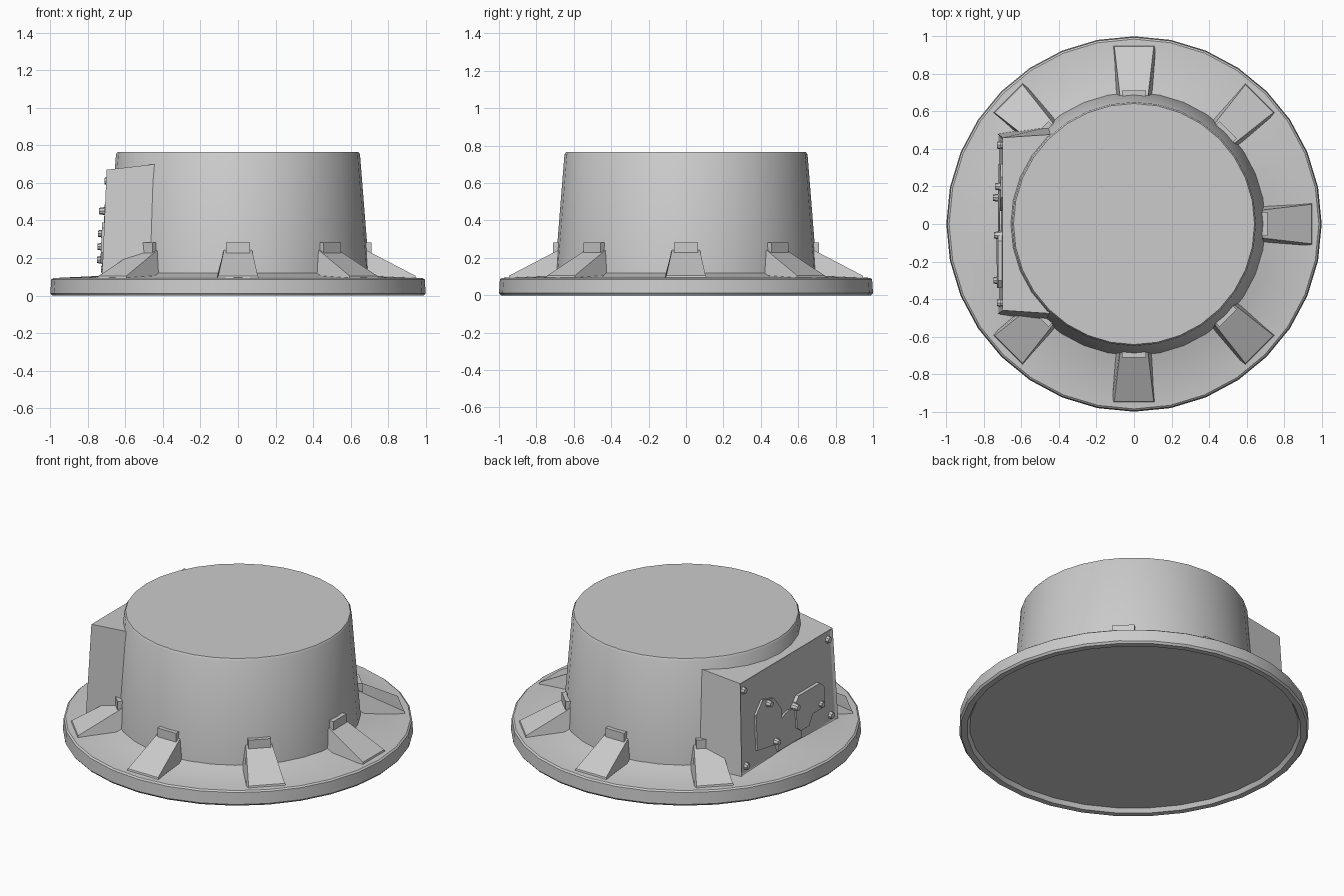
import bpy, bmesh, math
from mathutils import Matrix, Vector

if "Cube" in bpy.data.objects:
    bpy.data.objects.remove(bpy.data.objects["Cube"])

# One neutral grey for the whole casting
grey = bpy.data.materials.new("cast_grey")
grey.diffuse_color = (0.6, 0.6, 0.6, 1)
grey.use_nodes = True
grey.node_tree.nodes["Principled BSDF"].inputs["Base Color"].default_value = grey.diffuse_color


def finish(name, bm, angle=None):
    bmesh.ops.recalc_face_normals(bm, faces=bm.faces)
    mesh = bpy.data.meshes.new(name)
    bm.to_mesh(mesh)
    bm.free()
    mesh.materials.append(grey)
    ob = bpy.data.objects.new(name, mesh)
    bpy.context.collection.objects.link(ob)
    if angle:
        bpy.ops.object.select_all(action='DESELECT')
        ob.select_set(True)
        bpy.context.view_layer.objects.active = ob
        bpy.ops.object.shade_smooth_by_angle(angle=math.radians(angle))
    return ob


def lathe(name, profile, n, angle=30):
    """Turned solid from (radius, height) points, capped at both ends."""
    bm = bmesh.new()
    rings = [[bm.verts.new((r * math.cos(2 * math.pi * i / n),
                            r * math.sin(2 * math.pi * i / n), z))
              for i in range(n)] for r, z in profile]
    for a, b in zip(rings, rings[1:]):
        for i in range(n):
            j = (i + 1) % n
            bm.faces.new((a[i], a[j], b[j], b[i]))
    bm.faces.new(rings[0][::-1])
    bm.faces.new(rings[-1])
    return finish(name, bm, angle)


def loft(name, a, b, matrix=None):
    """Solid between two matching outlines."""
    bm = bmesh.new()
    va, vb = [bm.verts.new(p) for p in a], [bm.verts.new(p) for p in b]
    n = len(a)
    bm.faces.new(va[::-1])
    bm.faces.new(vb)
    for i in range(n):
        j = (i + 1) % n
        bm.faces.new((va[i], va[j], vb[j], vb[i]))
    if matrix:
        bm.transform(matrix)
    return finish(name, bm)


# Flange with a shallow recess underneath, and tapered drum
lathe("flange", [(0.94, 0.025), (0.955, 0.0), (0.99, 0.0), (1.0, 0.012),
                 (0.995, 0.085), (0.985, 0.093), (0.73, 0.105),
                 (0.69, 0.125), (0.6, 0.125)], 32)
lathe("drum", [(0.702, 0.1), (0.65, 0.752), (0.642, 0.765)], 32)

# Gusset ribs on seven of the eight directions
for k in range(8):
    if k == 4:
        continue
    loft("rib_%d" % k,
         [(0.6, -0.095, 0.07), (0.6, 0.095, 0.07), (0.6, 0.065, 0.285), (0.6, -0.065, 0.285)],
         [(0.955, -0.12, 0.07), (0.955, 0.12, 0.07), (0.945, 0.105, 0.105), (0.945, -0.105, 0.105)],
         Matrix.Rotation(k * math.pi / 4, 4, 'Z'))
    # Flat crest where the rib meets the drum
    bm = bmesh.new()
    bmesh.ops.create_cube(bm, size=1, matrix=Matrix.Translation((0.675, 0, 0.2)) @
                          Matrix.Diagonal((0.07, 0.13, 0.165, 1)))
    bm.transform(Matrix.Rotation(k * math.pi / 4, 4, 'Z'))
    finish("rib_crest_%d" % k, bm)


def wall_x(z):
    """Leaning outer wall of the terminal box."""
    return -0.725 + 0.025 * (z - 0.09) / 0.58


# Terminal box: leaning front wall framed around an inset cover
box = loft("terminal_box",
           [(-0.725, 0.48, 0.09), (-0.725, -0.48, 0.09), (-0.4, -0.53, 0.09), (-0.4, 0.53, 0.09)],
           [(-0.70, 0.46, 0.67), (-0.70, -0.46, 0.67), (-0.4, -0.48, 0.705), (-0.4, 0.48, 0.705)])
bm = bmesh.new()
bm.from_mesh(box.data)
front = min(bm.faces, key=lambda f: f.normal.x)
bmesh.ops.inset_region(bm, faces=[front], thickness=0.022, depth=0)
bmesh.ops.translate(bm, verts=front.verts, vec=(0.01, 0, 0))
bm.to_mesh(box.data)
bm.free()


def plate(name, outline, back, out):
    """Thin plate on the cover from (y, z) points."""
    loft(name, [(wall_x(z) + back, y, z) for y, z in outline],
         [(wall_x(z) - out, y, z) for y, z in outline])


# Cover fittings: angular plate, arched cable entry, socket plate
plate("angular_plate", [(0.32, 0.2), (0.32, 0.42), (0.25, 0.49), (0.14, 0.46),
                        (0.07, 0.37), (0.07, 0.25), (0.14, 0.17)], 0.012, 0.002)
plate("cable_entry", [(0.12 * math.cos(t * math.pi / 10), 0.2 + 0.13 * math.sin(t * math.pi / 10))
                      for t in range(11)] + [(-0.12, 0.12), (0.12, 0.12)], 0.012, 0.002)
plate("socket_plate", [(-0.06, 0.2), (-0.06, 0.36), (-0.09, 0.39), (-0.3, 0.39),
                       (-0.34, 0.36), (-0.34, 0.23), (-0.22, 0.23), (-0.18, 0.17),
                       (-0.1, 0.17)], 0.012, 0.012)

# Bolts: cover corners and fitting fasteners (y, z, projection)
bolts = [(s * 0.42, z, 0.008) for s in (-1, 1) for z in (0.14, 0.61)]
bolts += [(0.2, 0.45, 0.03), (0.14, 0.19, 0.03), (-0.06, 0.33, 0.03), (-0.3, 0.26, 0.03)]
for i, (y, z, out) in enumerate(bolts):
    bm = bmesh.new()
    bmesh.ops.create_cone(bm, cap_ends=True, segments=8, radius1=0.024, radius2=0.017,
                          depth=out + 0.012)
    bm.transform(Matrix.Translation((wall_x(z) + (0.012 - out) / 2, y, z)) @
                 Matrix.Rotation(-math.pi / 2, 4, 'Y'))
    finish("bolt_%d" % i, bm, 30)
